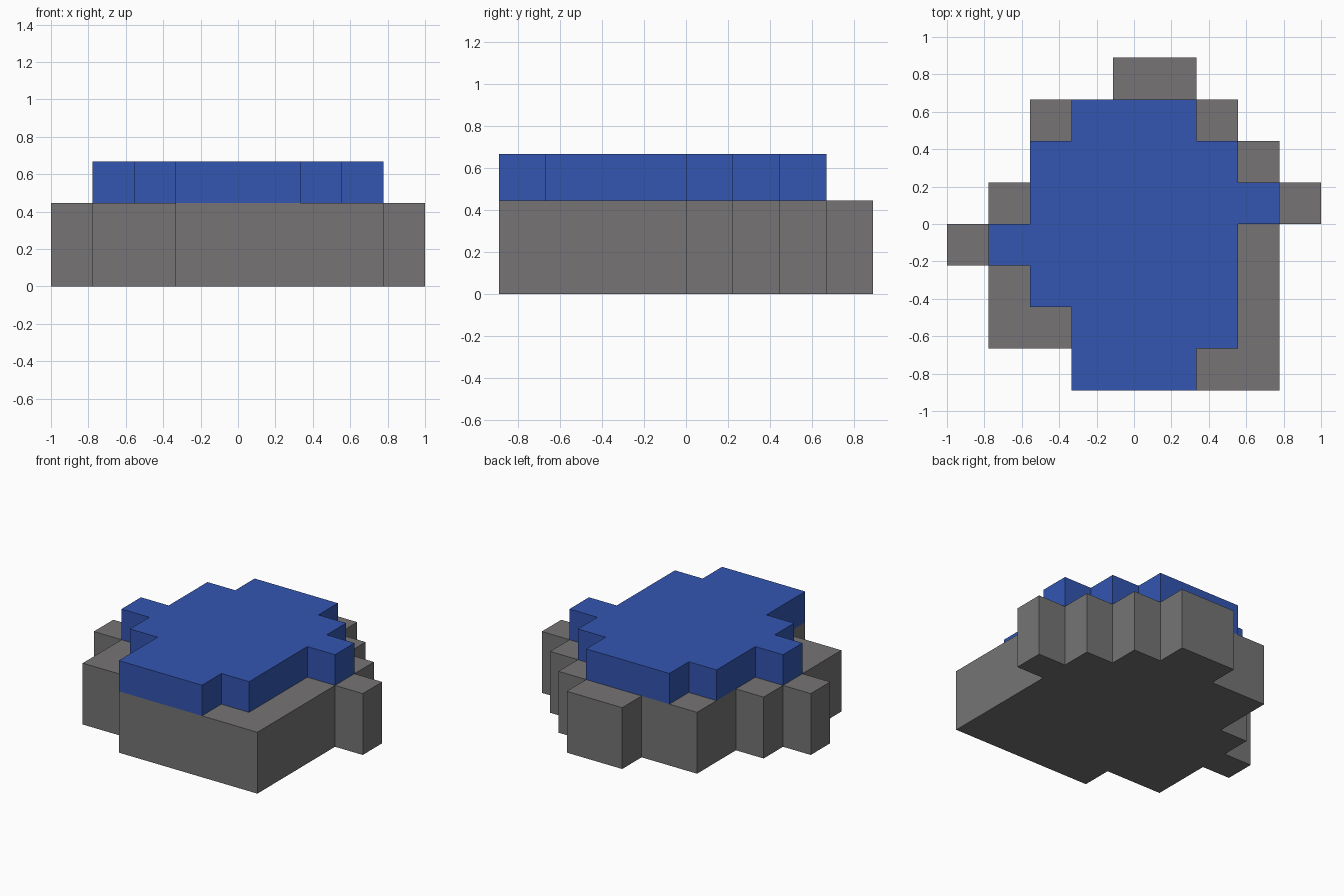
import bpy
import bmesh

if "Cube" in bpy.data.objects:
    bpy.data.objects.remove(bpy.data.objects["Cube"], do_unlink=True)

UNIT = 2 / 9  # width of one block


def make_material(name, colour):
    mat = bpy.data.materials.new(name)
    mat.use_nodes = True
    mat.diffuse_color = colour
    mat.node_tree.nodes["Principled BSDF"].inputs["Base Color"].default_value = colour
    return mat


def make_slab(name, rows, bottom, top, mat):
    """Extrude a stepped outline; rows hold (first, end) columns from front to back."""
    right = [(end, r + s) for r, (_, end) in enumerate(rows) for s in (0, 1)]
    left = [(first, r + s) for r, (first, _) in enumerate(rows) for s in (0, 1)]
    outline = list(dict.fromkeys(right + left[::-1]))

    bm = bmesh.new()
    verts = [bm.verts.new(((c - 4.5) * UNIT, (r - 4) * UNIT, bottom * UNIT))
             for c, r in outline]
    base = bm.faces.new(verts)
    # Remove points lying along straight edges
    bmesh.ops.dissolve_limit(bm, angle_limit=0.01, verts=bm.verts[:], edges=bm.edges[:])
    base = bm.faces[:]
    result = bmesh.ops.extrude_face_region(bm, geom=base, use_keep_orig=True)
    raised = [g for g in result["geom"] if isinstance(g, bmesh.types.BMVert)]
    bmesh.ops.translate(bm, verts=raised, vec=(0, 0, (top - bottom) * UNIT))
    bmesh.ops.recalc_face_normals(bm, faces=bm.faces[:])

    mesh = bpy.data.meshes.new(name)
    bm.to_mesh(mesh)
    bm.free()
    mesh.materials.append(mat)
    obj = bpy.data.objects.new(name, mesh)
    bpy.context.collection.objects.link(obj)
    return obj


stone = make_material("stone grey", (0.18, 0.175, 0.175, 1))
water = make_material("water blue", (0.033, 0.092, 0.44, 1))

# Lower stone layer, two blocks tall
make_slab("stone_base",
          [(3, 8), (1, 8), (1, 8), (0, 8), (1, 9), (2, 8), (2, 7), (4, 6)],
          0, 2, stone)

# Upper blue layer, one block tall
make_slab("blue_top",
          [(3, 6), (3, 7), (2, 7), (1, 7), (2, 8), (2, 7), (3, 6)],
          2, 3, water)
